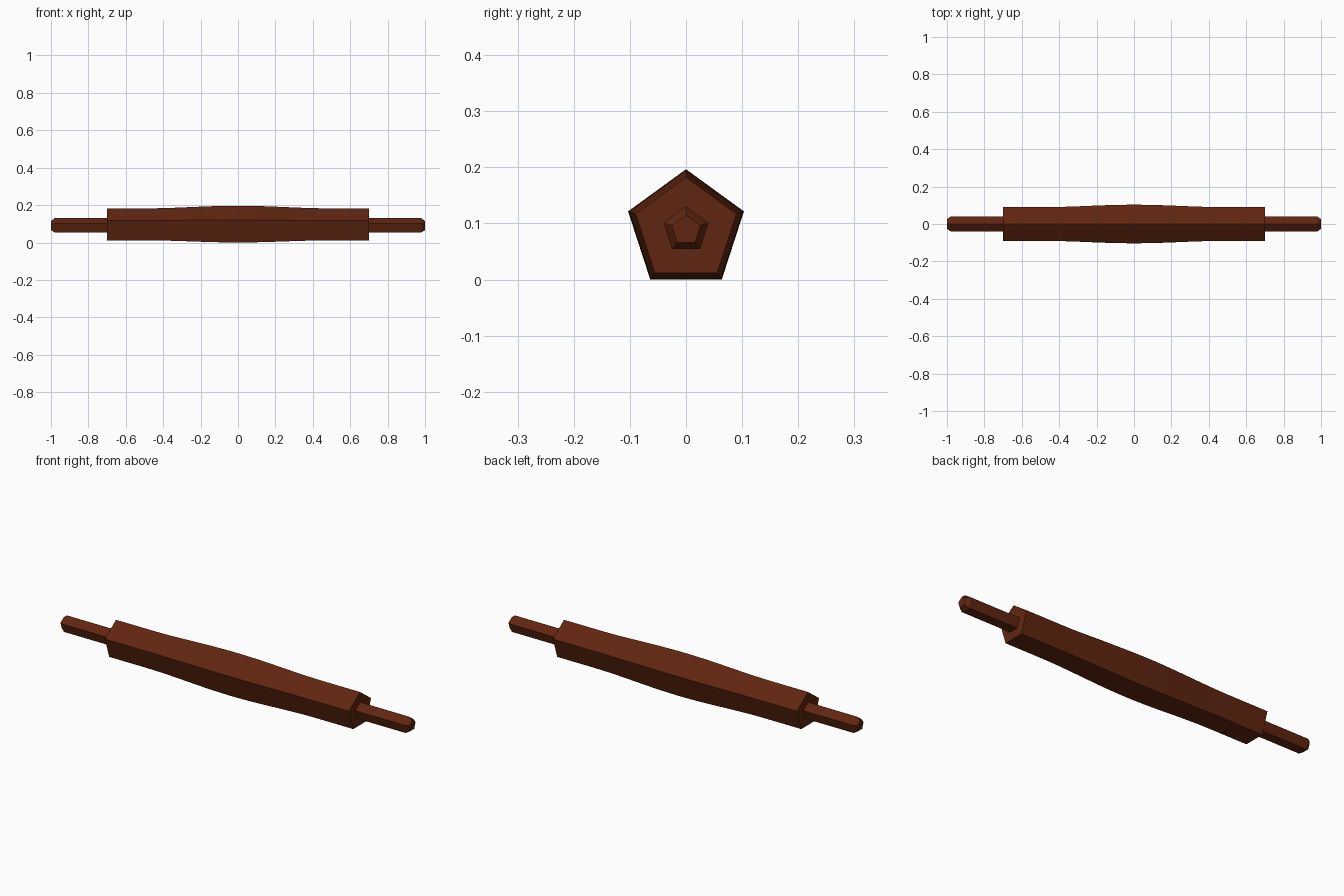
import bpy, bmesh, math

SIDES = 5
AXIS_Z = 0.088

cube = bpy.data.objects.get("Cube")
if cube:
    bpy.data.objects.remove(cube, do_unlink=True)

wood = bpy.data.materials.new("dark_brown_wood")
colour = (0.118, 0.0195, 0.0054, 1.0)
wood.use_nodes = True
wood.diffuse_color = colour
wood.node_tree.nodes["Principled BSDF"].inputs["Base Color"].default_value = colour


def pentagon_bar(name, profile):
    """Skin pentagonal rings along x from (x, radius) pairs and cap both ends."""
    bm = bmesh.new()
    rings = []
    for x, radius in profile:
        angles = [math.tau * i / SIDES for i in range(SIDES)]
        rings.append([bm.verts.new((x, radius * math.sin(a), AXIS_Z + radius * math.cos(a)))
                      for a in angles])
    for a, b in zip(rings, rings[1:]):
        for i in range(SIDES):
            j = (i + 1) % SIDES
            bm.faces.new((a[i], a[j], b[j], b[i]))
    bm.faces.new(rings[0])
    bm.faces.new(rings[-1])
    bmesh.ops.recalc_face_normals(bm, faces=bm.faces)
    mesh = bpy.data.meshes.new(name)
    bm.to_mesh(mesh)
    bm.free()
    mesh.materials.append(wood)
    obj = bpy.data.objects.new(name, mesh)
    bpy.context.collection.objects.link(obj)
    return obj


# Body: straight ends with a gentle swell in the middle
def body_radius(x):
    swell = math.cos(min(abs(x) / 0.5, 1) * math.pi / 2) ** 2
    return 0.0945 + 0.014 * swell


stations = [-0.7] + [i / 20 for i in range(-10, 11)] + [0.7]
pentagon_bar("body", [(x, body_radius(x)) for x in stations])

# Handles: thin bars with chamfered tips, one at each end
for name, side in (("left_handle", 1), ("right_handle", -1)):
    pentagon_bar(name, [(side * x, r) for x, r in
                        ((0.68, 0.042), (0.98, 0.042), (1.0, 0.027))])
